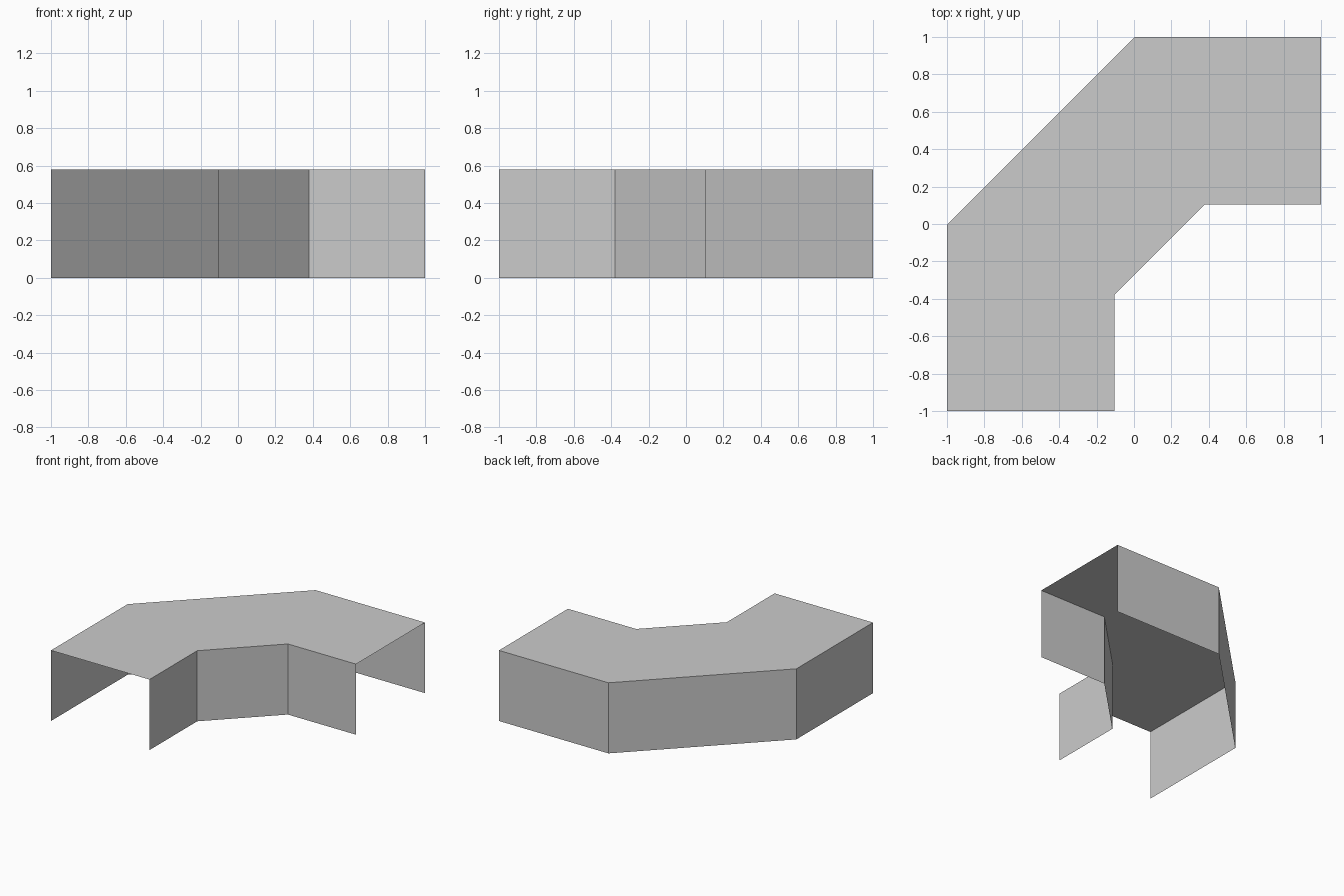
import bpy
import bmesh

HEIGHT = 0.58

cube = bpy.data.objects.get("Cube")
if cube:
    bpy.data.objects.remove(cube, do_unlink=True)

grey = bpy.data.materials.new("plain grey")
grey.use_nodes = True
colour = (0.6, 0.6, 0.6, 1)
grey.diffuse_color = colour
grey.node_tree.nodes["Principled BSDF"].inputs["Base Color"].default_value = colour

# Plan of the bent passage: each path runs from the front end to the left end
outer = [(-1, -1), (-1, -0.005), (0.005, 1), (1, 1)]
inner = [(-0.105, -1), (-0.105, -0.38), (0.38, 0.105), (1, 0.105)]


def add_object(name, bm):
    mesh = bpy.data.meshes.new(name)
    bm.to_mesh(mesh)
    bm.free()
    mesh.materials.append(grey)
    obj = bpy.data.objects.new(name, mesh)
    bpy.context.collection.objects.link(obj)


def add_wall(name, path):
    """Upright sheet along a path, open at both ends."""
    bm = bmesh.new()
    low = [bm.verts.new((x, y, 0)) for x, y in path]
    high = [bm.verts.new((x, y, HEIGHT)) for x, y in path]
    for i in range(len(path) - 1):
        bm.faces.new((low[i], low[i + 1], high[i + 1], high[i]))
    add_object(name, bm)


# Side walls, both facing outwards
add_wall("outer_wall", outer[::-1])
add_wall("inner_wall", inner)

# Flat roof, one panel per section
bm = bmesh.new()
out_verts = [bm.verts.new((x, y, HEIGHT)) for x, y in outer]
in_verts = [bm.verts.new((x, y, HEIGHT)) for x, y in inner]
for i in range(len(outer) - 1):
    bm.faces.new((out_verts[i], in_verts[i], in_verts[i + 1], out_verts[i + 1]))
add_object("roof", bm)
